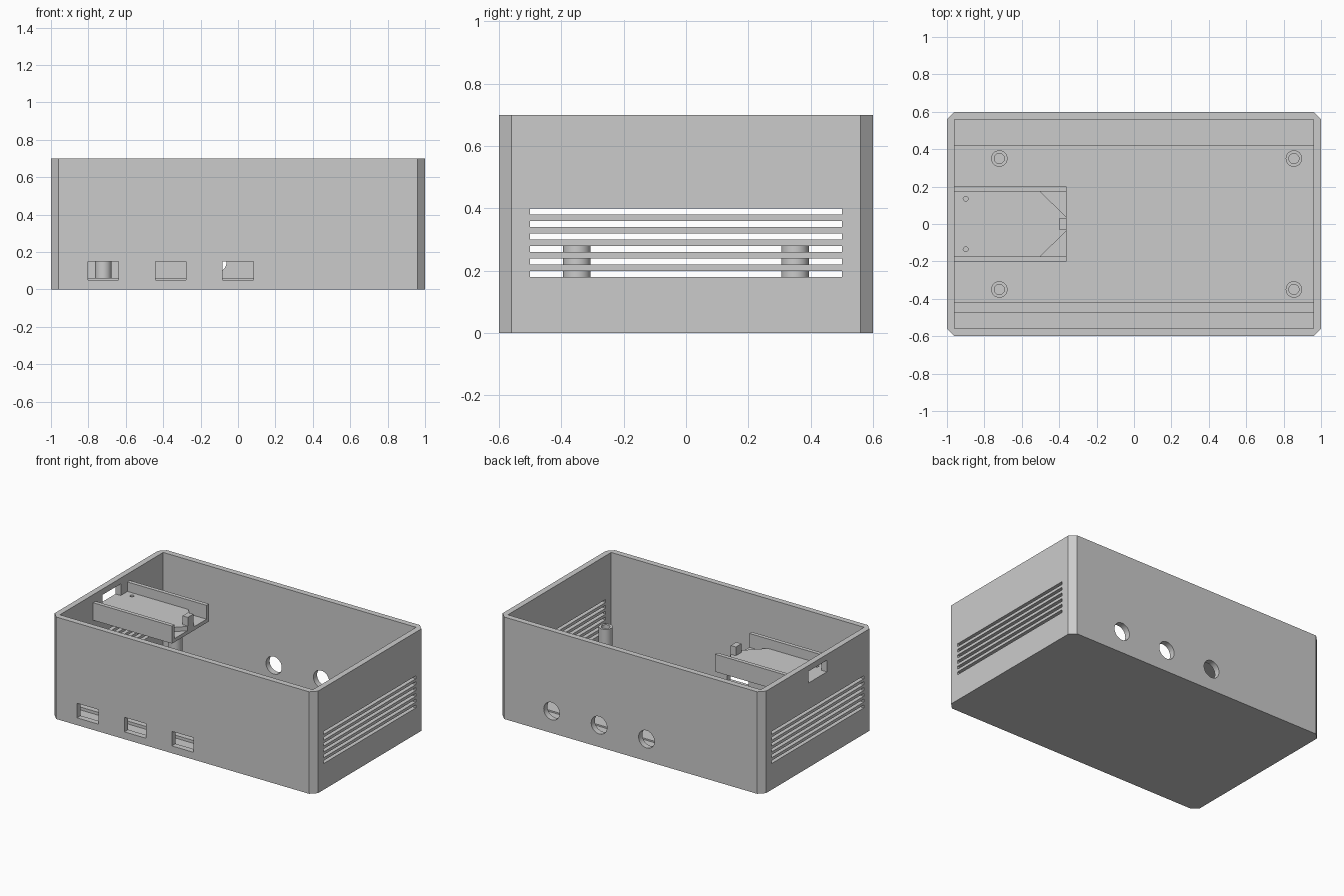
import bpy
import bmesh

old = bpy.data.objects.get("Cube")
if old:
    bpy.data.objects.remove(old, do_unlink=True)

GREY = (0.6, 0.6, 0.6, 1.0)
grey = bpy.data.materials.new("plain_grey")
grey.use_nodes = True
grey.diffuse_color = GREY
grey.node_tree.nodes["Principled BSDF"].inputs["Base Color"].default_value = GREY


def prism(name, outline, z0, z1):
    """Extrude a flat outline of (x, y) points from z0 up to z1."""
    bm = bmesh.new()
    face = bm.faces.new([bm.verts.new((x, y, z0)) for x, y in outline])
    top = bmesh.ops.extrude_face_region(bm, geom=[face])["geom"]
    moved = [v for v in top if isinstance(v, bmesh.types.BMVert)]
    bmesh.ops.translate(bm, verts=moved, vec=(0, 0, z1 - z0))
    bmesh.ops.recalc_face_normals(bm, faces=bm.faces)
    mesh = bpy.data.meshes.new(name)
    bm.to_mesh(mesh)
    bm.free()
    obj = bpy.data.objects.new(name, mesh)
    mesh.materials.append(grey)
    bpy.context.collection.objects.link(obj)
    return obj


def box(name, x0, x1, y0, y1, z0, z1):
    return prism(name, [(x0, y0), (x1, y0), (x1, y1), (x0, y1)], z0, z1)


def cylinder(name, radius, depth, loc, rot=(0, 0, 0)):
    bpy.ops.mesh.primitive_cylinder_add(vertices=32, radius=radius, depth=depth,
                                        location=loc, rotation=rot)
    obj = bpy.context.object
    obj.name = name
    obj.data.materials.append(grey)
    return obj


def cut(target, cutter):
    """Subtract the cutter, then throw it away."""
    mod = target.modifiers.new("cut", "BOOLEAN")
    mod.operation = "DIFFERENCE"
    mod.solver = "EXACT"
    mod.object = cutter
    bpy.context.view_layer.objects.active = target
    bpy.ops.object.modifier_apply(modifier=mod.name)
    bpy.data.objects.remove(cutter, do_unlink=True)


def smooth(obj):
    bpy.ops.object.select_all(action="DESELECT")
    obj.select_set(True)
    bpy.context.view_layer.objects.active = obj
    bpy.ops.object.shade_smooth_by_angle(angle=0.5)


# Open case with chamfered upright corners
L, W, H, T = 1.0, 0.6, 0.7, 0.04
outline = [(-L + T, -W), (L - T, -W), (L, -W + T), (L, W - T),
           (L - T, W), (-L + T, W), (-L, W - T), (-L, -W + T)]
case = prism("case", outline, 0, H)
cut(case, box("cavity", -L + T, L - T, -W + T, W - T, T, H + 0.1))

# Ventilation slits through both end walls
for i in range(6):
    z = 0.18 + 0.04 * i
    for x in (-L, L):
        cut(case, box("slit", x - 0.1, x + 0.1, -0.5, 0.5, z, z + 0.02))

# Front windows and round back holes
for x in (-0.72, -0.36, 0):
    cut(case, box("window", x - 0.082, x + 0.082, -0.7, -0.5, 0.05, 0.15))
for x in (-0.12, 0.24, 0.6):
    cut(case, cylinder("port", 0.06, 0.2, (x, W, 0.15), (1.5708, 0, 0)))

# Opening at the end of the tray
cut(case, box("end_opening", -1.1, -0.9, -0.1, 0.1, 0.58, 0.66))
smooth(case)

# Slightly raised floor with a low front ridge
box("raised_floor", -0.96, 0.96, -0.42, 0.42, 0.03, 0.05)
box("floor_ridge", -0.96, 0.96, -0.475, -0.42, 0.03, 0.06)

# Hollow standoffs
for x in (-0.72, 0.855):
    for y in (-0.35, 0.35):
        post = cylinder("standoff", 0.044, 0.26, (x, y, 0.17))
        cut(post, cylinder("bore", 0.027, 0.26, (x, y, 0.2)))
        smooth(post)

# Raised tray fixed to the end wall, with two side walls
box("tray_floor", -0.97, -0.36, -0.2, 0.2, 0.525, 0.55)
for side, y in (("front", -0.2), ("back", 0.173)):
    box("tray_wall_" + side, -0.97, -0.36, y, y + 0.027, 0.525, 0.645)

# Pointed board in the tray with two pin holes
board = prism("tray_board", [(-0.965, -0.173), (-0.5, -0.173), (-0.36, -0.035),
                             (-0.36, 0.035), (-0.5, 0.173), (-0.965, 0.173)], 0.54, 0.58)
for y in (-0.135, 0.135):
    cut(board, cylinder("pin_hole", 0.013, 0.03, (-0.9, y, 0.58)))

# Retaining clip at the tip
box("clip", -0.4, -0.36, -0.03, 0.03, 0.54, 0.64)
